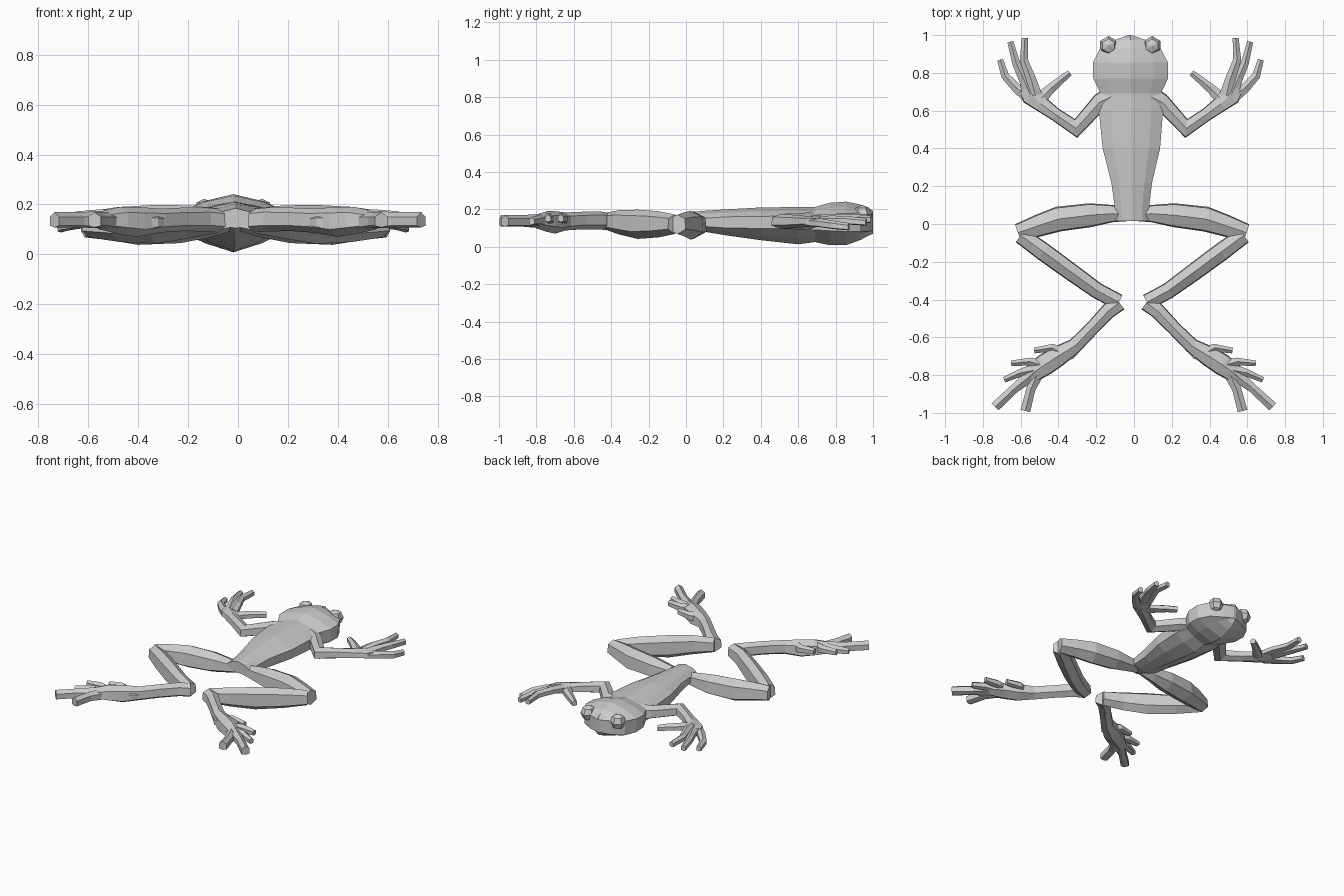
import bpy, bmesh, math
from mathutils import Vector

skin = bpy.data.materials.new("grey_skin")
skin.diffuse_color = (0.6, 0.6, 0.6, 1)


def skew(x, y):
    # the pose leans slightly to the left toward the head
    return x - 0.01 * (1 + y)


def finish(name, bm):
    bmesh.ops.recalc_face_normals(bm, faces=bm.faces)
    me = bpy.data.meshes.new(name)
    bm.to_mesh(me)
    bm.free()
    me.materials.append(skin)
    ob = bpy.data.objects.new(name, me)
    bpy.context.collection.objects.link(ob)
    return ob


def loft(name, rings):
    bm = bmesh.new()
    loops = [[bm.verts.new((skew(x, y), y, z)) for x, y, z in r] for r in rings]
    n = len(loops[0])
    for a, b in zip(loops, loops[1:]):
        for i in range(n):
            j = (i + 1) % n
            bm.faces.new((a[i], a[j], b[j], b[i]))
    bm.faces.new(loops[0])
    bm.faces.new(loops[-1])
    return finish(name, bm)


def limb(name, path, finger=False):
    """Tube through (x, y, z, half width, half height), built left and right."""
    for s, side in ((1, "right"), (-1, "left")):
        rings = []
        for k, (x, y, z, w, h) in enumerate(path):
            p = Vector((x, y))
            d_in = (p - Vector(path[k - 1][:2])).normalized() if k else None
            d_out = (Vector(path[k + 1][:2]) - p).normalized() if k < len(path) - 1 else None
            d = ((d_in or d_out) + (d_out or d_in)).normalized()
            miter = 1 / max(0.6, d.dot(d_out or d_in))
            across = Vector((-d.y, d.x)) * w * miter
            if finger:          # narrow ridge on top, flat sole
                prof = [(0, 1), (-1, .45), (-1, -.6), (0, -.8), (1, -.6), (1, .45)]
            else:               # ridged section with steep flanks
                prof = [(0, 1), (-.9, .6), (-1, -.5), (0, -1), (1, -.5), (.9, .6)]
            rings.append([(s * (x + across.x * u), y + across.y * u, z + h * v)
                          for u, v in prof])
        loft(f"{name}_{side}", rings)


# Head and trunk: y, half width, half height of flank, top, bottom
trunk = [
    (0.015, .090, .015, .185, .105),
    (0.10, .092, .022, .192, .080),
    (0.22, .108, .030, .200, .060),
    (0.40, .152, .032, .210, .035),
    (0.60, .170, .036, .212, .013),
    (0.69, .158, .040, .213, .025),
    (0.77, .198, .045, .235, .008),
    (0.855, .198, .048, .241, .008),
    (0.93, .160, .050, .226, .035),
    (0.975, .080, .048, .207, .058),
    (1.00, .008, .045, .192, .070),
]
rings = []
for y, w, f, t, b in trunk:
    m = .13
    up, dn = m + (t - m) * .74, m + (b - m) * .70
    rings.append([(0, y, t), (.62 * w, y, up), (w, y, m + min(f, up - m)),
                  (w * .97, y, m - min(f, m - dn)), (.58 * w, y, dn), (0, y, b),
                  (-.58 * w, y, dn), (-w * .97, y, m - min(f, m - dn)),
                  (-w, y, m + min(f, up - m)), (-.62 * w, y, up)])
loft("head_and_trunk", rings)

# Blocky bulging eyes
for s, side in ((1, "right"), (-1, "left")):
    bm = bmesh.new()
    bmesh.ops.create_uvsphere(bm, u_segments=6, v_segments=4, radius=.052)
    for v in bm.verts:
        v.co += Vector((skew(s * .115, .945), .943, .171))
    finish(f"eye_{side}", bm)

# Arms ending in flat palms
limb("arm", [(.08, .685, .135, .062, .058), (.165, .645, .137, .045, .045),
             (.292, .506, .135, .038, .040), (.40, .580, .135, .035, .035),
             (.475, .635, .135, .042, .030), (.525, .680, .135, .056, .027),
             (.555, .725, .135, .045, .024)])
fingers = [
    [(.49, .65, .13), (.43, .712, .13), (.375, .758, .13), (.322, .80, .125)],
    [(.505, .68, .14), (.528, .77, .15), (.565, .87, .15), (.558, .985, .145)],
    [(.53, .68, .135), (.568, .77, .14), (.605, .85, .14), (.635, .965, .13)],
    [(.53, .665, .13), (.605, .72, .125), (.665, .785, .115), (.69, .87, .105)],
]
for i, f in enumerate(fingers):
    limb(f"finger_{i + 1}", [(x, y, z, w, h) for (x, y, z), w, h in
                             zip(f, (.036, .026, .021, .016), (.026, .026, .025, .022))], True)

# Hind legs
limb("thigh", [(.02, .045, .122, .030, .030), (.10, .055, .118, .045, .050),
               (.22, .047, .115, .063, .070), (.39, .026, .115, .066, .077),
               (.50, -.010, .12, .058, .064), (.605, -.046, .12, .047, .052)])
limb("shin", [(.590, -.060, .12, .045, .052), (.47, -.148, .12, .049, .07),
              (.32, -.258, .12, .047, .078), (.19, -.352, .13, .043, .066),
              (.075, -.414, .135, .043, .05)])
limb("ankle_and_foot", [(.072, -.416, .135, .045, .047), (.13, -.460, .14, .041, .048),
                        (.22, -.555, .14, .037, .047), (.31, -.645, .135, .040, .048),
                        (.40, -.700, .13, .055, .060), (.47, -.745, .135, .058, .055),
                        (.555, -.805, .135, .046, .035)])
# Small heel spur on the inner side of the foot
limb("foot_spur", [(.38, -.69, .13, .04, .035), (.33, -.68, .13, .035, .035),
                   (.30, -.665, .13, .02, .025)], True)
toes = [
    [(.38, -.685, .14), (.43, -.655, .15), (.525, -.670, .15)],
    [(.46, -.755, .14), (.55, -.728, .15), (.648, -.738, .15)],
    [(.53, -.775, .135), (.60, -.788, .14), (.685, -.825, .135)],
    [(.53, -.790, .135), (.63, -.870, .135), (.735, -.968, .135)],
    [(.50, -.770, .13), (.545, -.875, .135), (.575, -.990, .135)],
]
for i, t in enumerate(toes):
    ws = (.032, .020, .015) if i < 3 else (.036, .024, .026)
    hs = (.040, .030, .022) if i < 3 else (.040, .034, .034)
    limb(f"toe_{i + 1}", [(*p, w, h) for p, w, h in zip(t, ws, hs)], True)
